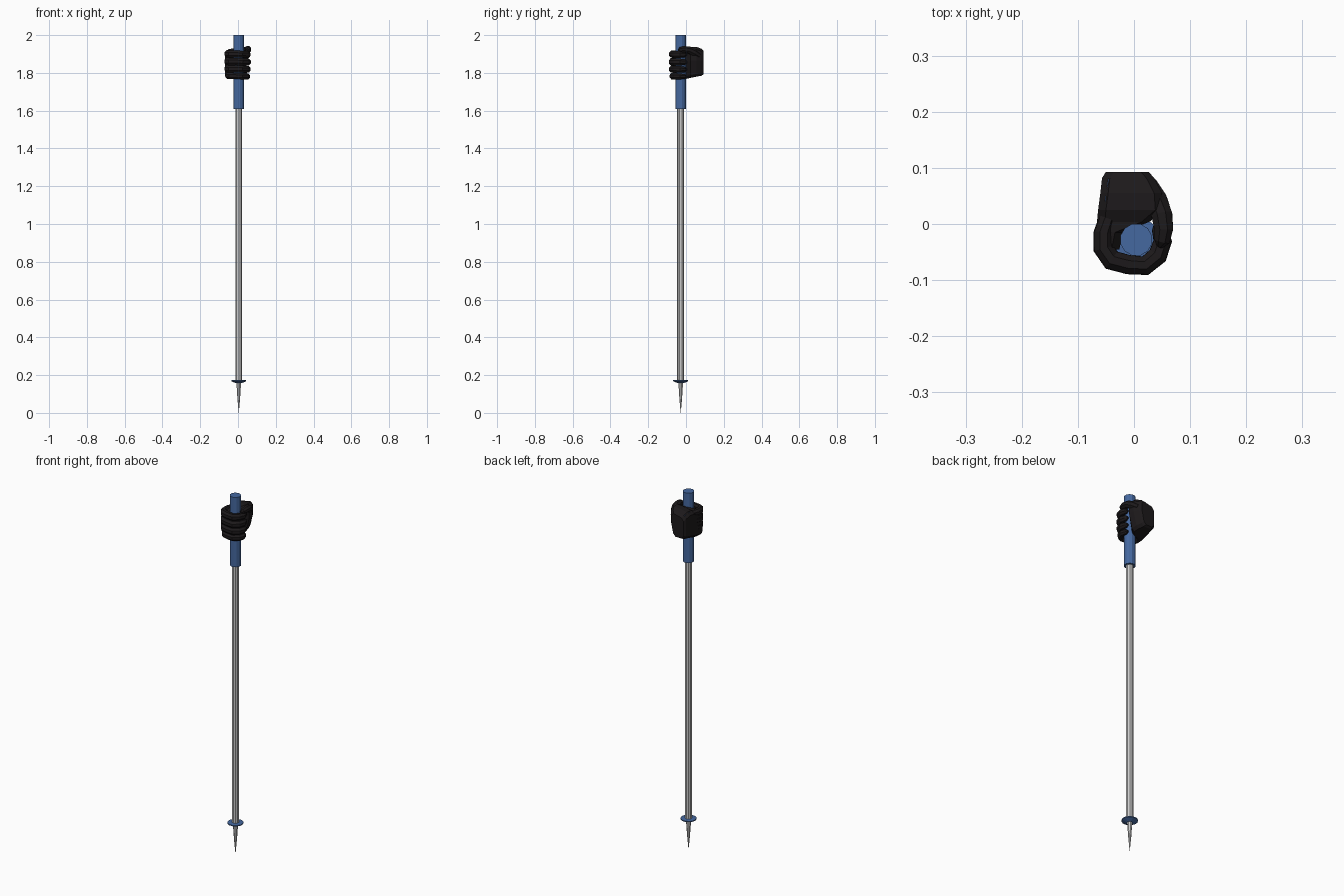
import bpy, bmesh, math
from mathutils import Vector

if "Cube" in bpy.data.objects:
    bpy.data.objects.remove(bpy.data.objects["Cube"])

AX, AY = 0.004, -0.028          # pole axis


def material(name, rgb):
    m = bpy.data.materials.new(name)
    m.diffuse_color = (*rgb, 1)
    m.use_nodes = True
    m.node_tree.nodes["Principled BSDF"].inputs["Base Color"].default_value = m.diffuse_color
    return m


BLUE = material("blue", (0.06, 0.14, 0.35))
BLACK = material("black", (0.012, 0.010, 0.011))


def loft(name, rings, mat=None):
    """Skin a list of equal-length rings and cap both ends."""
    bm = bmesh.new()
    loops = [[bm.verts.new(p) for p in r] for r in rings]
    n = len(loops[0])
    for a, b in zip(loops, loops[1:]):
        for i in range(n):
            j = (i + 1) % n
            bm.faces.new((a[i], a[j], b[j], b[i]))
    bm.faces.new(loops[0][::-1])
    bm.faces.new(loops[-1])
    bmesh.ops.recalc_face_normals(bm, faces=bm.faces)
    me = bpy.data.meshes.new(name)
    bm.to_mesh(me)
    bm.free()
    ob = bpy.data.objects.new(name, me)
    bpy.context.collection.objects.link(ob)
    if mat:
        me.materials.append(mat)
    return ob


def turned(name, profile, sides, mat=None):
    """Round part about the pole axis from (radius, z) pairs."""
    ang = [2 * math.pi * (i + 0.5) / sides for i in range(sides)]
    return loft(name, [[(AX + r * math.cos(a), AY + r * math.sin(a), z)
                        for a in ang] for r, z in profile], mat)


def tube(name, path, radii, mat, sides=8, squash=1.0):
    """Faceted tube along a path, one radius per point."""
    pts = [Vector(p) for p in path]
    rings = []
    for i, p in enumerate(pts):
        t = (pts[min(i + 1, len(pts) - 1)] - pts[max(i - 1, 0)]).normalized()
        side = t.cross(Vector((0, 0, 1))).normalized()
        up = side.cross(t)
        rings.append([p + radii[i] * (math.cos(a) * side + squash * math.sin(a) * up)
                      for a in (2 * math.pi * (k + 0.5) / sides for k in range(sides))])
    return loft(name, rings, mat)


# Pole
turned("grip", [(0.029, 1.61), (0.029, 2.0)], 12, BLUE)
turned("shaft", [(0.0185, 0.165), (0.0185, 1.615)], 10)
turned("basket", [(0.018, 0.158), (0.041, 0.168), (0.041, 0.173), (0.018, 0.175)], 12, BLUE)
turned("spike", [(0.0005, 0.0), (0.008, 0.08), (0.014, 0.17)], 8)

# Fingers curled round the grip
curl = [(-0.045, 0.012), (-0.054, -0.015), (-0.054, -0.043), (-0.040, -0.064),
        (-0.010, -0.072), (0.020, -0.074), (0.042, -0.056), (0.051, -0.030),
        (0.045, -0.008), (0.042, 0.003)]
radii = [0.016, 0.018, 0.019, 0.019, 0.018, 0.018, 0.018, 0.017, 0.014, 0.006]
for k, (z, s) in enumerate([(1.898, 1.0), (1.858, 1.03), (1.819, 1.0), (1.782, 0.9)]):
    path = [(AX + (x - AX) * (0.55 + 0.45 * s), AY + (y - AY) * (0.6 + 0.4 * s),
             z + (0.004 - 0.006 * i / 9)) for i, (x, y) in enumerate(curl)]
    tube(f"finger_{k + 1}", path, [r * s for r in radii], BLACK, squash=1.1)


# Palm and back of hand: cross-sections in x-z stepped along y
def section(y, x0, x1_low, x1_high, z0, z1):
    h = z1 - z0
    c = 0.014
    return [(x0 + c, y, z0), (x1_low - c, y, z0), (x1_low, y, z0 + c),
            (x1_high, y, z0 + 0.55 * h), (x1_high, y, z1 - c),
            (x1_high - c, y, z1), (x0 + c, y, z1 - 0.012), (x0, y, z1 - 0.03),
            (x0, y, z0 + c)]


loft("palm", [
    section(-0.045, -0.070, -0.030, -0.026, 1.772, 1.912),
    section(-0.015, -0.069, -0.026, -0.020, 1.768, 1.918),
    section(0.004, -0.066, 0.016, 0.028, 1.769, 1.926),
    section(0.025, -0.064, 0.034, 0.052, 1.774, 1.938),
    section(0.055, -0.060, 0.030, 0.050, 1.780, 1.938),
    section(0.082, -0.057, 0.020, 0.036, 1.785, 1.928),
    section(0.093, -0.050, 0.014, 0.026, 1.792, 1.918)], BLACK)

# Thumb beside the grip
tube("thumb", [(0.026, 0.068, 1.890), (0.040, 0.042, 1.908), (0.050, 0.015, 1.922),
               (0.053, -0.010, 1.925), (0.050, -0.030, 1.922), (0.045, -0.040, 1.919)],
     [0.018, 0.021, 0.020, 0.018, 0.015, 0.006], BLACK)

# Blue piping on the back of the glove
tube("piping", [(-0.045, 0.080, 1.914), (-0.050, 0.045, 1.922), (-0.054, 0.010, 1.913),
                (-0.054, -0.015, 1.911), (-0.058, -0.038, 1.913)],
     [0.0015] * 5, BLUE, sides=4)
